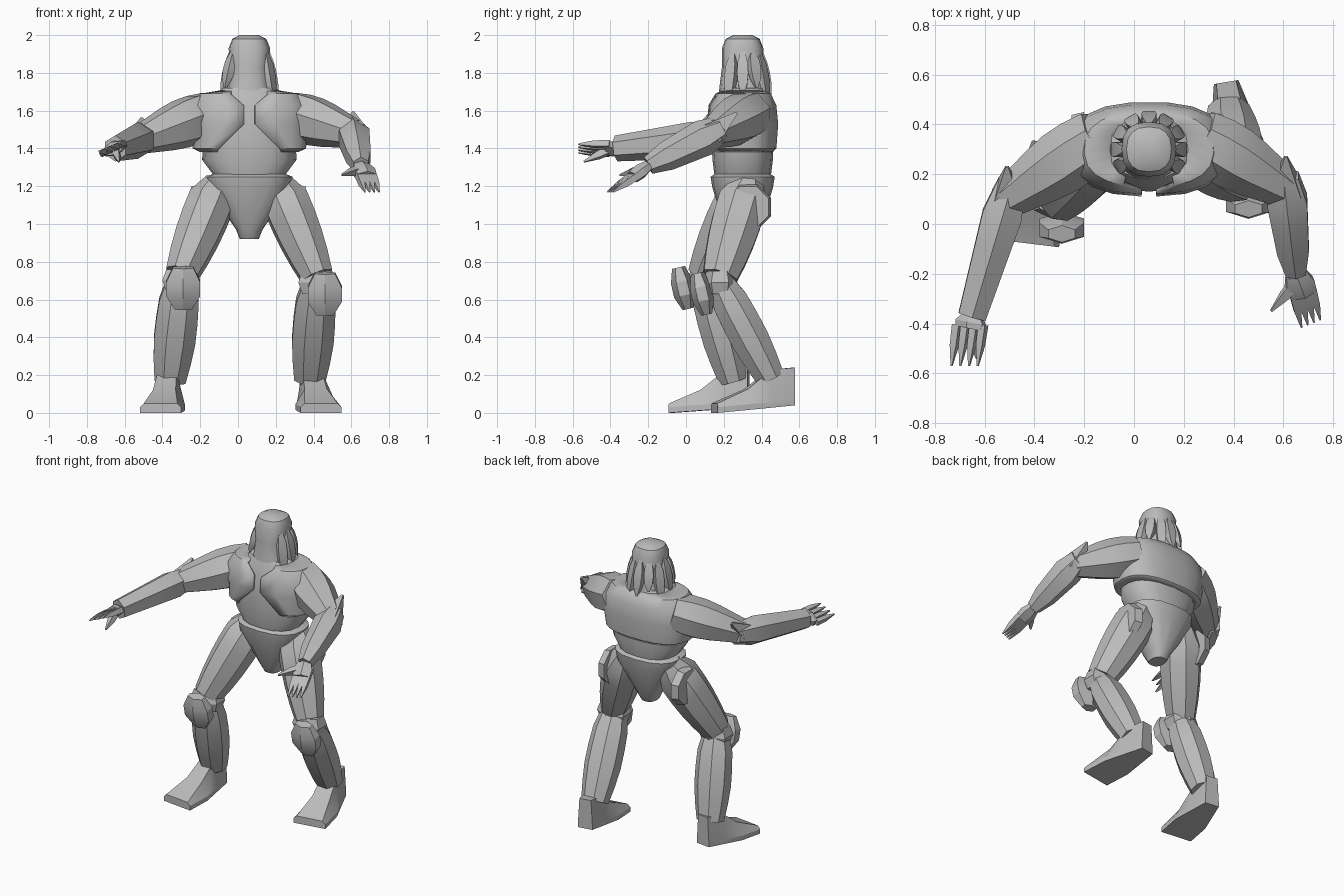
import bpy, bmesh, math
from mathutils import Vector

cube = bpy.data.objects.get("Cube")
if cube:
    bpy.data.objects.remove(cube, do_unlink=True)

tone = (0.5, 0.5, 0.5, 1)
grey = bpy.data.materials.new("mid_grey")
grey.use_nodes = True
grey.diffuse_color = tone
grey.node_tree.nodes["Principled BSDF"].inputs["Base Color"].default_value = tone


def loft(name, rings, angle, closed=True):
    """Skin a list of equally sized rings; closed rings get end caps."""
    bm = bmesh.new()
    rows = [[bm.verts.new(point) for point in ring] for ring in rings]
    count = len(rows[0])
    for lower, upper in zip(rows, rows[1:]):
        for i in range(count if closed else count - 1):
            j = (i + 1) % count
            bm.faces.new((lower[i], lower[j], upper[j], upper[i]))
    if closed:
        bm.faces.new(rows[0][::-1])
        bm.faces.new(rows[-1])
    bmesh.ops.recalc_face_normals(bm, faces=bm.faces)
    mesh = bpy.data.meshes.new(name)
    bm.to_mesh(mesh)
    bm.free()
    mesh.materials.append(grey)
    obj = bpy.data.objects.new(name, mesh)
    bpy.context.collection.objects.link(obj)
    bpy.ops.object.select_all(action='DESELECT')
    obj.select_set(True)
    bpy.context.view_layer.objects.active = obj
    bpy.ops.object.shade_smooth_by_angle(angle=math.radians(angle))
    return obj


def limb(name, start, end, width, depth, profile, sides=6, ref=Vector((1, 0, 0))):
    """Faceted bar from start to end, scaled by evenly spaced profile values."""
    along = (end - start).normalized()
    u = (ref - along * ref.dot(along)).normalized()
    v = along.cross(u)
    corner = 1 / math.cos(math.pi / sides)
    turns = [math.tau * (i + 0.5) / sides for i in range(sides)]
    rings = []
    for i, scale in enumerate(profile):
        centre = start.lerp(end, i / (len(profile) - 1))
        rings.append([centre + corner * scale * (u * width * math.cos(a) + v * depth * math.sin(a))
                      for a in turns])
    return loft(name, rings, angle=25)


def oval(z, half_width, half_depth, gap=0.0, sides=16):
    """Horizontal rounded ring, optionally open at the front by a half gap."""
    power = 0.8
    first = math.asin((gap / half_width) ** (1 / power))
    step = (math.tau - 2 * first) / (sides - 1 if gap else sides)
    ring = []
    for i in range(sides):
        s, c = math.sin(first + step * i), math.cos(first + step * i)
        ring.append(BODY + Vector((half_width * math.copysign(abs(s) ** power, s),
                                   -half_depth * math.copysign(abs(c) ** power, c), z)))
    return ring


# Torso and head levels: height, half width, half depth
BODY = Vector((0.06, 0.3, 0))
FORWARD = Vector((0, -1, 0))
UP = Vector((0, 0, 1))
abdomen = [(1.22, .18, .14), (1.26, .19, .15), (1.34, .25, .16),
           (1.55, .24, .17), (1.66, .22, .14), (1.72, .14, .12)]
pelvis = [(.92, .05, .06), (.97, .07, .09), (1.19, .22, .16), (1.25, .23, .17), (1.27, .18, .14)]
head = [(1.66, .13, .13), (1.75, .11, .12), (1.83, .1, .11),
        (1.93, .11, .11), (1.98, .09, .09), (2, .05, .05)]
for name, levels in (("abdomen", abdomen), ("pelvis", pelvis), ("head", head)):
    loft(name, [oval(*level) for level in levels], angle=40)

# Chest shell, open at the breastbone by the last value
chest = [(1.38, .26, .16, .17), (1.4, .3, .18, .16), (1.53, .32, .19, .03),
         (1.63, .31, .18, .03), (1.69, .26, .15, .1), (1.71, .14, .11, .09)]
shell = loft("chest_shell", [oval(*level, sides=20) for level in chest], angle=40, closed=False)
thickness = shell.modifiers.new("thickness", 'SOLIDIFY')
thickness.thickness = 0.02
thickness.offset = -1

# Strands hanging around the sides and back of the head
for i in range(9):
    turn = math.radians(60 + 30 * i)
    outward = Vector((math.sin(turn), -math.cos(turn), 0))
    limb(f"hair_strand_{i + 1}", BODY + outward * 0.1 + UP * 1.91,
         BODY + outward * 0.15 + UP * (1.64 + 0.04 * (i % 3)),
         width=0.03, depth=0.02, profile=[.4, .9, 1, .8, .2], sides=4, ref=outward.cross(UP))


def leg(side, outward, hip, knee, pad, ankle, heel, toe):
    hip, knee, pad, ankle, heel, toe = map(Vector, (hip, knee, pad, ankle, heel, toe))
    limb(side + "_thigh", hip, knee + UP * 0.03, width=0.12, depth=0.13,
         profile=[.6, 1, 1, .95, .85, .7], sides=8)
    disc = hip + Vector((0.1 * outward, 0, -0.13))
    limb(side + "_hip_disc", disc, disc + Vector((0.05 * outward, 0, 0)),
         width=0.12, depth=0.12, profile=[1, .9], sides=8, ref=FORWARD)
    limb(side + "_knee_joint", knee + UP * 0.06, knee - UP * 0.06,
         width=0.1, depth=0.08, profile=[.8, 1, .8])
    limb(side + "_knee_pad", pad + Vector((0, -0.02, 0.11)), pad - Vector((0, -0.03, 0.11)),
         width=0.09, depth=0.05, profile=[.6, 1, 1, .5])
    limb(side + "_shin", knee, ankle, width=0.11, depth=0.1,
         profile=[.7, .95, 1, 1, .9, .75], sides=8)
    # Foot sections from heel to toe: position, half sole, half top, height
    across = (toe - heel).cross(UP).normalized()
    rings = []
    for place, sole, top, height in [(0, .05, .04, .2), (.3, .08, .05, .2),
                                     (.6, .11, .06, .11), (1, .11, .09, .05)]:
        base = heel.lerp(toe, place)
        rings.append([base + across * w + UP * h for w, h in
                      ((-sole, 0), (sole, 0), (sole, 0.03), (top, height),
                       (-top, height), (-sole, 0.03))])
    loft(side + "_foot", rings, angle=20)


leg("left", 1, hip=(.21, .33, 1.22), knee=(.42, .18, .69), pad=(.46, .08, .63),
    ankle=(.38, .45, .18), heel=(.37, .57, .04), toe=(.44, .15, 0))
leg("right", -1, hip=(-.1, .33, 1.22), knee=(-.3, .1, .7), pad=(-.29, -.02, .66),
    ankle=(-.36, .25, .17), heel=(-.36, .33, .03), toe=(-.41, -.08, 0))


def arm(side, shoulder, elbow, wrist, knuckle, tip, thumb, spread, wrist_scale):
    shoulder, elbow, wrist, knuckle, tip, thumb, spread = map(
        Vector, (shoulder, elbow, wrist, knuckle, tip, thumb, spread))
    limb(side + "_upper_arm", shoulder, elbow, width=0.12, depth=0.12,
         profile=[.9, 1, 1, .9, .75, .6], sides=7, ref=UP)
    limb(side + "_forearm", elbow.lerp(wrist, -0.15), wrist, width=0.08, depth=0.085,
         profile=[.7, 1, .9, .8, wrist_scale])
    limb(side + "_elbow_fin", elbow, elbow + Vector((0, 0.13, 0.11)),
         width=0.06, depth=0.06, profile=[1, .1], sides=4)
    limb(side + "_palm", wrist, knuckle, width=0.06, depth=0.035,
         profile=[.7, 1, .9], ref=spread)
    # Four tapered fingers and a thumb
    for i in range(4):
        offset = spread * (i - 1.5)
        limb(f"{side}_finger_{i + 1}", knuckle + offset - (tip - knuckle) * 0.1, tip + offset,
             width=0.015, depth=0.018, profile=[1, .9, .2], sides=4, ref=spread)
    limb(side + "_thumb", wrist.lerp(knuckle, 0.3), thumb,
         width=0.02, depth=0.02, profile=[1, .9, .2], sides=4, ref=spread)


arm("left", shoulder=(.26, .35, 1.59), elbow=(.61, .14, 1.48), wrist=(.65, -.2, 1.31),
    knuckle=(.68, -.28, 1.25), tip=(.71, -.4, 1.17), thumb=(.55, -.35, 1.26),
    spread=(.025, .01, 0), wrist_scale=.5)
arm("right", shoulder=(-.14, .35, 1.59), elbow=(-.51, .1, 1.45), wrist=(-.65, -.37, 1.4),
    knuckle=(-.66, -.42, 1.4), tip=(-.68, -.57, 1.4), thumb=(-.63, -.54, 1.33),
    spread=(.035, 0, .015), wrist_scale=.7)
